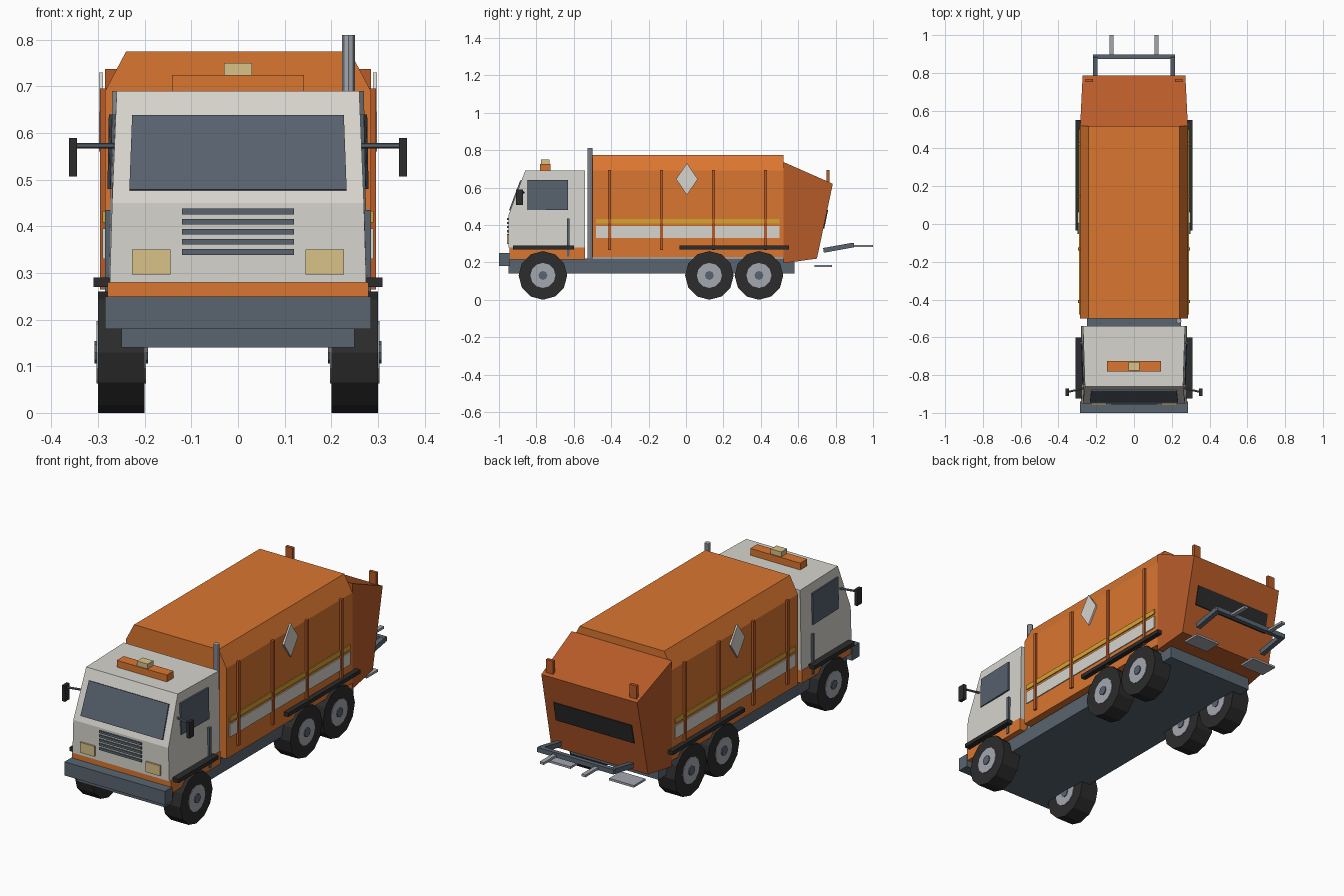
import bpy, bmesh, math
from mathutils import Vector

if "Cube" in bpy.data.objects:
    bpy.data.objects.remove(bpy.data.objects["Cube"])


def material(name, rgb):
    m = bpy.data.materials.new(name)
    m.diffuse_color = (*rgb, 1)
    m.use_nodes = True
    m.node_tree.nodes["Principled BSDF"].inputs["Base Color"].default_value = m.diffuse_color
    return m


ORANGE = material("orange", (0.70, 0.18, 0.030))
DARK_ORANGE = material("dark orange", (0.48, 0.105, 0.022))
WHITE = material("off white", (0.68, 0.66, 0.61))
SLATE = material("slate", (0.10, 0.13, 0.16))
GLASS = material("glass", (0.095, 0.12, 0.155))
LAMP = material("lamp", (0.69, 0.54, 0.25))
YELLOW = material("yellow", (0.67, 0.37, 0.03))
BLACK = material("black", (0.025, 0.025, 0.026))
GREY = material("light grey", (0.37, 0.39, 0.43))


def finish(name, bm, mat, mirror=False):
    bmesh.ops.recalc_face_normals(bm, faces=bm.faces)
    me = bpy.data.meshes.new(name)
    bm.to_mesh(me)
    bm.free()
    me.materials.append(mat)
    ob = bpy.data.objects.new(name, me)
    bpy.context.collection.objects.link(ob)
    if mirror:
        ob.modifiers.new("mirror", "MIRROR").use_mirror_merge = False
    return ob


def loft(name, ring_a, ring_b, mat, mirror=False):
    """Solid between two rings with the same number of points."""
    bm = bmesh.new()
    a = [bm.verts.new(p) for p in ring_a]
    b = [bm.verts.new(p) for p in ring_b]
    bm.faces.new(a)
    bm.faces.new(b)
    for i in range(len(a)):
        j = (i + 1) % len(a)
        bm.faces.new((a[i], a[j], b[j], b[i]))
    return finish(name, bm, mat, mirror)


def box(name, x, y, z, mat, mirror=False):
    ring = lambda h: [(x[0], y[0], h), (x[1], y[0], h), (x[1], y[1], h), (x[0], y[1], h)]
    return loft(name, ring(z[0]), ring(z[1]), mat, mirror)


def prism(name, pts, mat):
    """Symmetric solid from (y, z, half width) side profile points."""
    return loft(name, [(-w, y, z) for y, z, w in pts], [(w, y, z) for y, z, w in pts], mat)


def rod(name, p, q, r, sides, mat, mirror=False, turn=0.0):
    p, q = Vector(p), Vector(q)
    d = (q - p).normalized()
    u = d.cross((0, 0, 1) if abs(d.z) < 0.9 else (0, 1, 0)).normalized()
    v = u.cross(d)
    offs = [r * (math.cos(t) * v + math.sin(t) * u)
            for t in (turn + 2 * math.pi * i / sides for i in range(sides))]
    return loft(name, [p + o for o in offs], [q + o for o in offs], mat, mirror)


# chassis and bumper
box("chassis", (-0.25, 0.25), (-0.95, 0.58), (0.14, 0.22), SLATE)
box("front_bumper", (-0.285, 0.285), (-1.0, -0.94), (0.18, 0.25), SLATE)

# cab
box("cab_base", (-0.28, 0.28), (-0.945, -0.54), (0.215, 0.28), ORANGE)
prism("cab", [(-0.95, 0.28, 0.275), (-0.95, 0.45, 0.270), (-0.86, 0.69, 0.260),
              (-0.54, 0.69, 0.270), (-0.54, 0.28, 0.277)], WHITE)
prism("windshield", [(-0.946, 0.479, 0.233), (-0.886, 0.639, 0.227),
                     (-0.880, 0.637, 0.227), (-0.940, 0.477, 0.233)], GLASS)
loft("side_window",
     [(0.262, -0.85, 0.48), (0.274, -0.85, 0.48), (0.280, -0.632, 0.48), (0.268, -0.632, 0.48)],
     [(0.258, -0.85, 0.64), (0.270, -0.85, 0.64), (0.277, -0.632, 0.64), (0.265, -0.632, 0.64)],
     GLASS, True)
for i in range(5):
    z = 0.345 + 0.0217 * i
    box(f"grille_bar_{i + 1}", (-0.12, 0.12), (-0.957, -0.945), (z - 0.006, z + 0.006), SLATE)
box("headlight", (0.145, 0.227), (-0.958, -0.945), (0.297, 0.35), LAMP, True)
box("door_grab_bar", (0.27, 0.285), (-0.637, -0.622), (0.23, 0.435), SLATE, True)
box("roof_light_bar", (-0.142, 0.142), (-0.78, -0.724), (0.69, 0.725), ORANGE)
box("beacon", (-0.03, 0.03), (-0.776, -0.73), (0.725, 0.75), LAMP)
rod("mirror_stem", (0.26, -0.868, 0.573), (0.352, -0.89, 0.573), 0.006, 6, SLATE, True)
box("mirror", (0.345, 0.362), (-0.91, -0.872), (0.507, 0.589), BLACK, True)
rod("exhaust", (0.237, -0.513, 0.22), (0.237, -0.513, 0.81), 0.014, 8, GREY)

# refuse body with chamfered roof
half = [(0.285, 0.225), (0.285, 0.69), (0.24, 0.775)]
section = half + [(-x, z) for x, z in reversed(half)]
loft("body", [(x, -0.5, z) for x, z in section], [(x, 0.52, z) for x, z in section], ORANGE)
for i in range(4):
    y = -0.41 + 0.278 * i
    box(f"body_rib_{i + 1}", (0.28, 0.296), (y - 0.008, y + 0.008), (0.265, 0.695), DARK_ORANGE, True)
box("yellow_stripe", (0.282, 0.290), (-0.48, 0.5), (0.408, 0.433), YELLOW, True)
box("white_stripe", (0.282, 0.290), (-0.48, 0.5), (0.33, 0.395), WHITE, True)
diamond = [(-0.053, 0.645), (0.005, 0.56), (0.063, 0.645), (0.005, 0.73)]
loft("diamond_plate", [(0.289, y, z) for y, z in diamond],
     [(0.298, y, z) for y, z in diamond], WHITE, True)

# rear hopper
prism("hopper", [(0.52, 0.195, 0.285), (0.52, 0.737, 0.285),
                 (0.785, 0.62, 0.272), (0.70, 0.22, 0.275)], DARK_ORANGE)
prism("hopper_slot", [(0.730, 0.38, 0.222), (0.751, 0.48, 0.222),
                      (0.760, 0.48, 0.222), (0.739, 0.38, 0.222)], BLACK)
box("hopper_post", (0.217, 0.257), (0.752, 0.768), (0.62, 0.695), DARK_ORANGE, True)

# bin lift and rear steps
rod("lift_arm", (0.205, 0.735, 0.264), (0.205, 0.885, 0.291), 0.018, 4, SLATE, True, math.pi / 4)
box("lift_crossbar", (-0.217, 0.217), (0.874, 0.897), (0.279, 0.303), SLATE)
box("lift_fork", (0.108, 0.130), (0.89, 1.0), (0.281, 0.293), GREY, True)
box("rear_step", (0.11, 0.25), (0.687, 0.78), (0.176, 0.187), GREY, True)

# mudguards
box("front_mudguard", (0.265, 0.31), (-0.925, -0.6), (0.27, 0.29), BLACK, True)
box("rear_mudguard", (0.265, 0.31), (-0.035, 0.55), (0.27, 0.29), BLACK, True)

# wheels
for label, y in (("front", -0.765), ("middle", 0.125), ("rear", 0.39)):
    for part, x0, x1, r, n, mat in (("tyre", 0.20, 0.30, 0.13, 12, BLACK),
                                    ("rim", 0.197, 0.303, 0.067, 12, GREY),
                                    ("hub", 0.193, 0.308, 0.024, 8, SLATE)):
        rod(f"{label}_{part}", (x0, y, 0.13), (x1, y, 0.13), r, n, mat, True)
